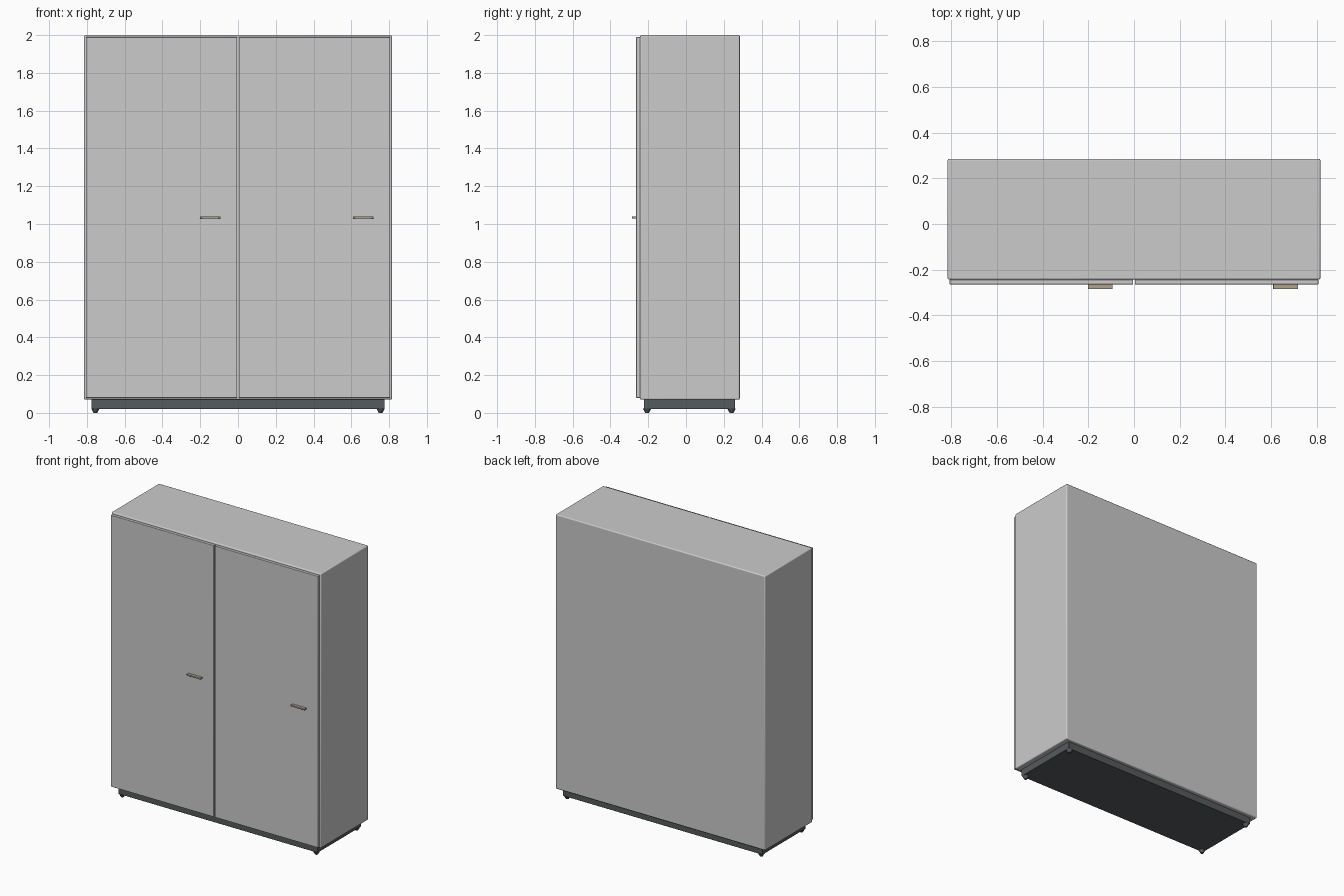
import bpy

if "Cube" in bpy.data.objects:
    bpy.data.objects.remove(bpy.data.objects["Cube"])


def material(name, color):
    m = bpy.data.materials.new(name)
    m.diffuse_color = (*color, 1)
    m.use_nodes = True
    m.node_tree.nodes["Principled BSDF"].inputs["Base Color"].default_value = m.diffuse_color
    return m


dark = material("dark_metal", (0.09, 0.105, 0.11))
brass = material("dull_brass", (0.42, 0.37, 0.26))


def box(name, x, y, z, bevel=0.0, mat=None):
    """Box from (min, max) ranges, with an optional rounded edge."""
    bpy.ops.mesh.primitive_cube_add(
        size=1, location=[(a + b) / 2 for a, b in (x, y, z)])
    ob = bpy.context.object
    ob.name = name
    ob.scale = [b - a for a, b in (x, y, z)]
    bpy.ops.object.transform_apply(location=False, rotation=False, scale=True)
    if bevel:
        mod = ob.modifiers.new("rounded_edges", 'BEVEL')
        mod.width = bevel
        mod.segments = 3
        bpy.ops.object.shade_smooth_by_angle()
    if mat:
        ob.data.materials.append(mat)
    return ob


# Cabinet body
box("cabinet_body", (-0.815, 0.815), (-0.243, 0.285), (0.07, 2.0), 0.007)

# Two doors, each with a flat pull near its right edge
for side, x0, x1, hx in (("left", -0.806, -0.004, -0.147),
                         ("right", 0.004, 0.806, 0.663)):
    box(side + "_door", (x0, x1), (-0.264, -0.243), (0.08, 1.989), 0.002)
    box(side + "_handle", (hx - 0.054, hx + 0.054), (-0.285, -0.262),
        (1.03, 1.04), 0.001, brass)

# Recessed plinth
box("plinth", (-0.776, 0.776), (-0.223, 0.259), (0.021, 0.072), 0.002, dark)

# Small tapered feet
for sx in (-1, 1):
    for label, y in (("front", -0.206), ("back", 0.241)):
        bpy.ops.mesh.primitive_cone_add(vertices=24, radius1=0.01, radius2=0.023,
                                        depth=0.024, location=(sx * 0.755, y, 0.012))
        foot = bpy.context.object
        foot.name = label + ("_right_foot" if sx > 0 else "_left_foot")
        foot.data.materials.append(dark)
        bpy.ops.object.shade_smooth_by_angle()
